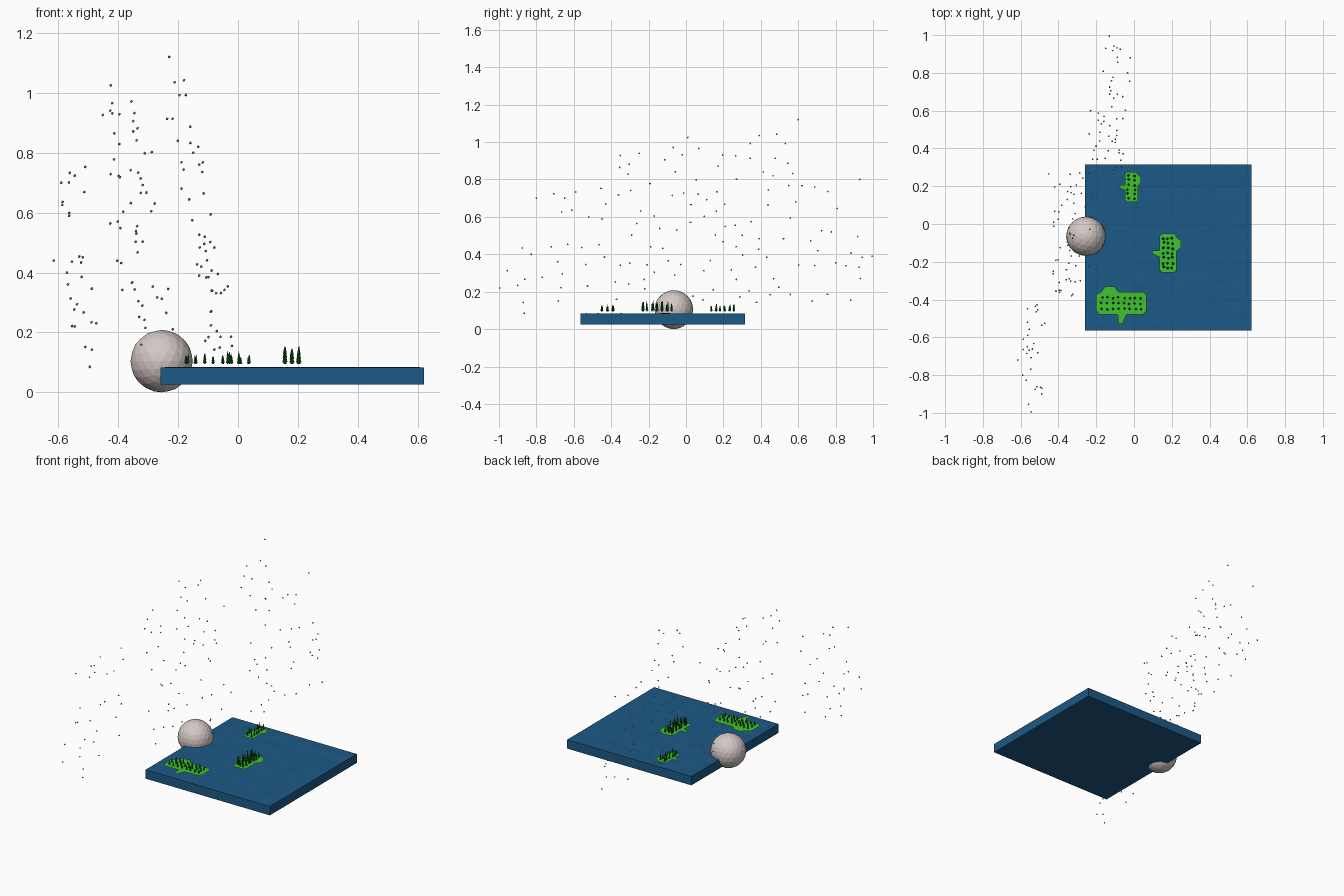
import bpy, bmesh, math, random
from mathutils import Vector, Matrix, noise

if "Cube" in bpy.data.objects:
    bpy.data.objects.remove(bpy.data.objects["Cube"])

random.seed(7)
SEA_TOP = 0.083


def material(name, rgb):
    m = bpy.data.materials.new(name)
    m.diffuse_color = (*rgb, 1)
    m.use_nodes = True
    m.node_tree.nodes["Principled BSDF"].inputs["Base Color"].default_value = m.diffuse_color
    return m


WATER = material("water", (0.012, 0.10, 0.24))
SAND = material("sand", (0.42, 0.33, 0.29))
GRASS = material("grass", (0.05, 0.55, 0.025))
LEAF = material("leaf", (0.003, 0.10, 0.01))
TRUNK = material("trunk", (0.10, 0.05, 0.02))
ROCK = material("moon_rock", (0.66, 0.58, 0.56))
STAR = material("star", (0.4, 0.4, 0.4))


def finish(bm, name, *mats):
    bmesh.ops.recalc_face_normals(bm, faces=bm.faces)
    me = bpy.data.meshes.new(name)
    bm.to_mesh(me)
    bm.free()
    for m in mats:
        me.materials.append(m)
    ob = bpy.data.objects.new(name, me)
    bpy.context.collection.objects.link(ob)
    return ob


# sea slab: rippled grid on top, straight walls below
bm = bmesh.new()
bmesh.ops.create_grid(bm, x_segments=28, y_segments=28, size=0.44)
rim = [e for e in bm.edges if e.is_boundary]
for v in bm.verts:
    v.co += Vector((0.181, -0.125, SEA_TOP))
    if not v.is_boundary:
        v.co.z += 0.003 * noise.noise(v.co * 14)
ext = bmesh.ops.extrude_edge_only(bm, edges=rim)["geom"]
for v in ext:
    if isinstance(v, bmesh.types.BMVert):
        v.co.z = 0.026
bmesh.ops.contextual_create(bm, geom=[e for e in ext
                            if isinstance(e, bmesh.types.BMEdge) and e.is_boundary])
finish(bm, "sea", WATER)

# moon: low-poly ball sunk into the edge of the sea
bm = bmesh.new()
bmesh.ops.create_icosphere(bm, subdivisions=3, radius=0.104,
                           matrix=Matrix.Translation((-0.255, -0.065, 0.104)))
finish(bm, "moon", ROCK)

# island outline: long body, a bump on one side and a peg on the other
OUTLINE = [(-0.030, -0.103), (0.032, -0.103), (0.046, -0.090), (0.046, 0.010),
           (0.068, 0.028), (0.068, 0.066), (0.046, 0.082), (0.036, 0.103),
           (-0.030, 0.103), (-0.045, 0.088), (-0.045, 0.014), (-0.085, 0.011),
           (-0.085, -0.004), (-0.045, -0.022), (-0.045, -0.088)]


def island(name, place, scale, turn):
    bm = bmesh.new()
    top = bm.faces.new([bm.verts.new((x * scale, y * scale, -0.002)) for x, y in OUTLINE])
    bm.normal_update()
    # beach, grass bank and grass plateau
    for width, rise, mat in ((0.003, 0.005, 0), (0.006, 0.003, 0), (0.005, 0.006, 1)):
        ring = bmesh.ops.inset_region(bm, faces=[top], thickness=width * scale ** 0.5,
                                      use_even_offset=True)["faces"]
        for f in ring:
            f.material_index = mat
        for v in top.verts:
            v.co.z += rise
    top.material_index = 1
    bmesh.ops.triangulate(bm, faces=[top])
    ob = finish(bm, name, SAND, GRASS)
    ob.location = (*place, SEA_TOP)
    ob.rotation_euler.z = turn


def cone(bm, base, r1, r2, h, sides, mat):
    made = bmesh.ops.create_cone(bm, cap_ends=True, segments=sides, radius1=r1, radius2=r2,
                                 depth=h, matrix=Matrix.Translation(base + Vector((0, 0, h / 2))))
    for f in {f for v in made["verts"] for f in v.link_faces}:
        f.material_index = mat


def forest(name, place, scale, turn, rows, cols, height):
    # conifers: a short trunk and three stacked cones on a jittered grid
    bm = bmesh.new()
    rot = Matrix.Rotation(turn, 3, 'Z')
    for i in range(rows):
        for j in range(cols):
            p = Vector(((j / (cols - 1) - 0.5) * 0.046, (i / (rows - 1) - 0.5) * 0.158, 0)) * scale
            p += Vector((random.uniform(-.004, .004), random.uniform(-.005, .005), 0))
            p = rot @ p + Vector((*place, SEA_TOP + 0.011))
            h = height * random.uniform(0.65, 1.05)
            r = 0.006 + 0.04 * (h - 0.03)
            cone(bm, p, r * 0.3, r * 0.3, h * 0.2, 5, 1)
            for k in range(3):
                cone(bm, p + Vector((0, 0, h * (0.12 + 0.24 * k))), r * (1 - 0.22 * k), 0,
                     h * 0.4, 6, 0)
    finish(bm, name, LEAF, TRUNK)


for label, place, scale, turn, rows, cols, height in (
        ("large", (-0.068, -0.420), 1.30, math.pi / 2, 8, 3, 0.036),
        ("middle", (0.180, -0.153), 1.00, 0, 7, 3, 0.060),
        ("small", (-0.014, 0.196), 0.77, 0, 6, 2, 0.044)):
    island(label + "_island", place, scale, turn)
    forest(label + "_forest", place, scale, turn, rows, cols, height)

# stars: three leaning clouds (count, y range, top height, x at z=0, lean, spread)
CLOUDS = ((26, -0.97, -0.42, 0.76, -0.49, -0.10, 0.045),
          (60, -0.40, 0.28, 0.98, -0.25, -0.16, 0.075),
          (50, 0.26, 0.95, 1.06, -0.02, -0.18, 0.045))
points = [Vector(p) for p in ((-0.615, -0.72, 0.44), (-0.545, -0.995, 0.22), (-0.495, -0.865, 0.085),
                              (-0.59, -0.80, 0.70), (-0.425, 0.01, 1.025), (-0.23, 0.60, 1.12),
                              (-0.13, 0.995, 0.39), (-0.15, 0.93, 0.80), (-0.02, 0.88, 0.155))]
for count, y0, y1, ztop, x0, lean, spread in CLOUDS:
    goal, tries = len(points) + count, 0
    while len(points) < goal and tries < 4000:
        tries += 1
        y = random.uniform(y0, y1)
        z = random.uniform(0.14, ztop)
        if (y / 1.02) ** 2 + (z / 1.18) ** 2 > 1.05:
            continue
        p = Vector((x0 + lean * z + 0.06 * (y - (y0 + y1) / 2)
                    + random.uniform(-spread, spread), y, z))
        if all((p.yz - q.yz).length > 0.05 for q in points):
            points.append(p)
bm = bmesh.new()
for p in points:
    bmesh.ops.create_icosphere(bm, subdivisions=1, radius=0.005, matrix=Matrix.Translation(p))
finish(bm, "stars", STAR)
